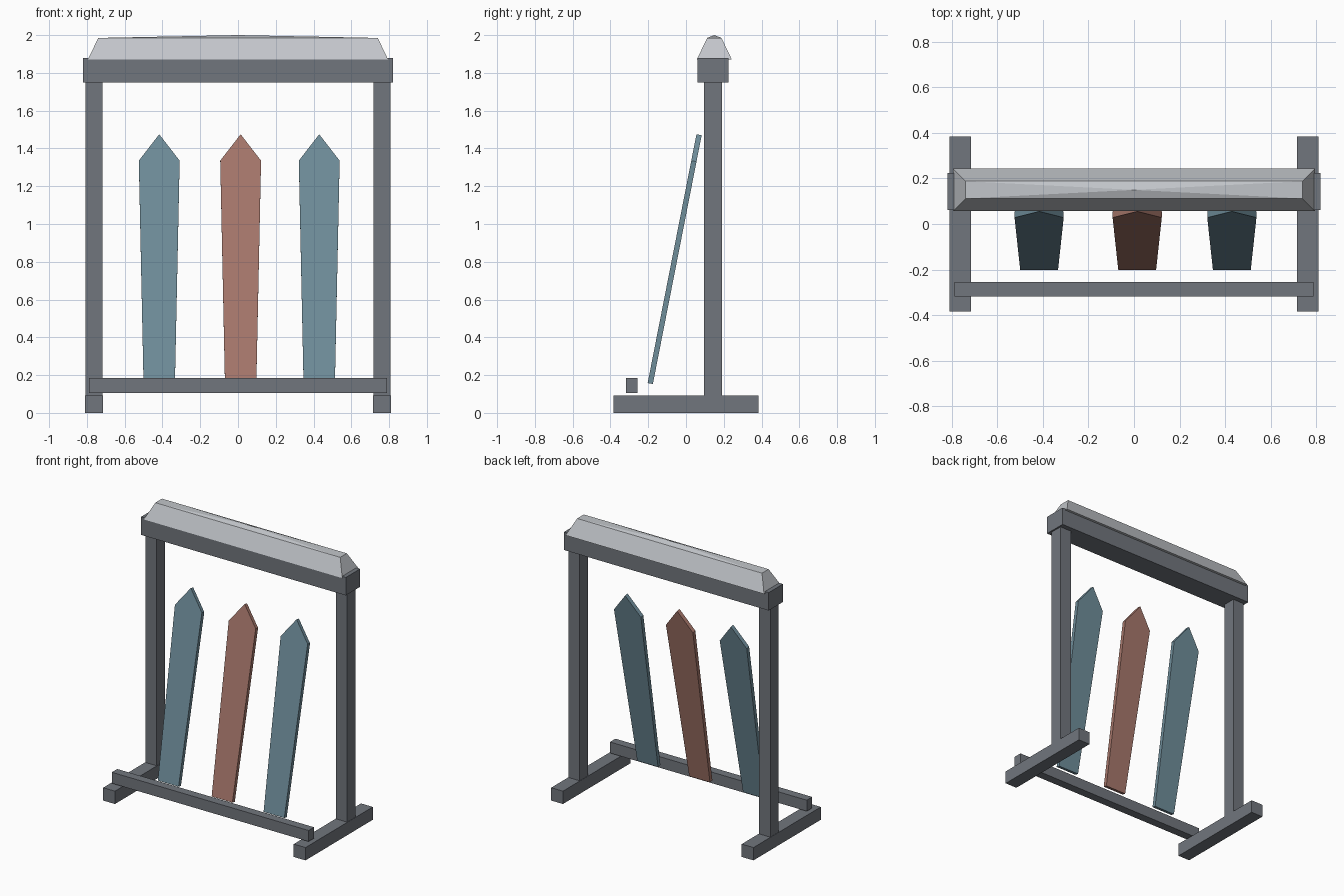
import bpy
import bmesh
import math
from mathutils import Matrix, Vector

default = bpy.data.objects.get("Cube")
if default:
    bpy.data.objects.remove(default, do_unlink=True)


def make_material(name, rgb):
    mat = bpy.data.materials.new(name)
    mat.use_nodes = True
    color = (*rgb, 1.0)
    mat.diffuse_color = color
    mat.node_tree.nodes["Principled BSDF"].inputs["Base Color"].default_value = color
    return mat


def finish(name, bm, mat):
    bmesh.ops.recalc_face_normals(bm, faces=bm.faces[:])
    mesh = bpy.data.meshes.new(name)
    bm.to_mesh(mesh)
    bm.free()
    mesh.materials.append(mat)
    obj = bpy.data.objects.new(name, mesh)
    bpy.context.scene.collection.objects.link(obj)
    return obj


def box(name, low, high, mat):
    low, high = Vector(low), Vector(high)
    bm = bmesh.new()
    bmesh.ops.create_cube(bm, size=1)
    bmesh.ops.scale(bm, vec=high - low, verts=bm.verts[:])
    bmesh.ops.translate(bm, vec=(low + high) / 2, verts=bm.verts[:])
    return finish(name, bm, mat)


def blade(name, x, mat):
    # Tapered pointed outline, thickened and leaned backward
    bottom, shoulder, length, thickness = 0.083, 0.108, 1.342, 0.028
    outline = [(-bottom, 0), (bottom, 0), (shoulder, 1.2), (0, length), (-shoulder, 1.2)]
    bm = bmesh.new()
    face = bm.faces.new([bm.verts.new((px, 0, pz)) for px, pz in outline])
    extruded = bmesh.ops.extrude_face_region(bm, geom=[face])["geom"]
    moved = [v for v in extruded if isinstance(v, bmesh.types.BMVert)]
    bmesh.ops.translate(bm, vec=(0, thickness, 0), verts=moved)
    lean = Matrix.Rotation(math.radians(-11.1), 4, "X")
    bmesh.ops.transform(bm, matrix=Matrix.Translation((x, -0.203, 0.158)) @ lean, verts=bm.verts[:])
    return finish(name, bm, mat)


def cap(name, mat):
    # Sloped hip roof whose top panel rises slightly to a central point
    def ring(half_x, y0, y1, z):
        return [bm.verts.new(c) for c in
                ((-half_x, y0, z), (half_x, y0, z), (half_x, y1, z), (-half_x, y1, z))]

    bm = bmesh.new()
    base = ring(0.795, 0.057, 0.243, 1.87)
    top = ring(0.74, 0.112, 0.188, 1.985)
    peak = bm.verts.new((0, 0.15, 2.0))
    bm.faces.new(base[::-1])
    for i in range(4):
        j = (i + 1) % 4
        bm.faces.new((base[i], base[j], top[j], top[i]))
        bm.faces.new((top[i], top[j], peak))
    return finish(name, bm, mat)


frame_grey = make_material("frame_grey", (0.165, 0.18, 0.205))
cap_grey = make_material("light_grey", (0.54, 0.56, 0.59))
blue = make_material("dusty_blue", (0.162, 0.27, 0.328))
red = make_material("clay_red", (0.392, 0.188, 0.15))

# Side frames
for side, x in (("right", -0.763), ("left", 0.763)):
    box(side + "_foot", (x - 0.047, -0.385, 0), (x + 0.047, 0.385, 0.093), frame_grey)
    box(side + "_post", (x - 0.045, 0.095, 0.05), (x + 0.045, 0.19, 1.78), frame_grey)

# Cross members and roof cap
box("top_beam", (-0.82, 0.062, 1.75), (0.82, 0.225, 1.88), frame_grey)
box("front_rail", (-0.788, -0.318, 0.105), (0.788, -0.256, 0.185), frame_grey)
cap("roof_cap", cap_grey)

# Leaning blades
blade("right_blade", -0.417, blue)
blade("middle_blade", 0.014, red)
blade("left_blade", 0.43, blue)
